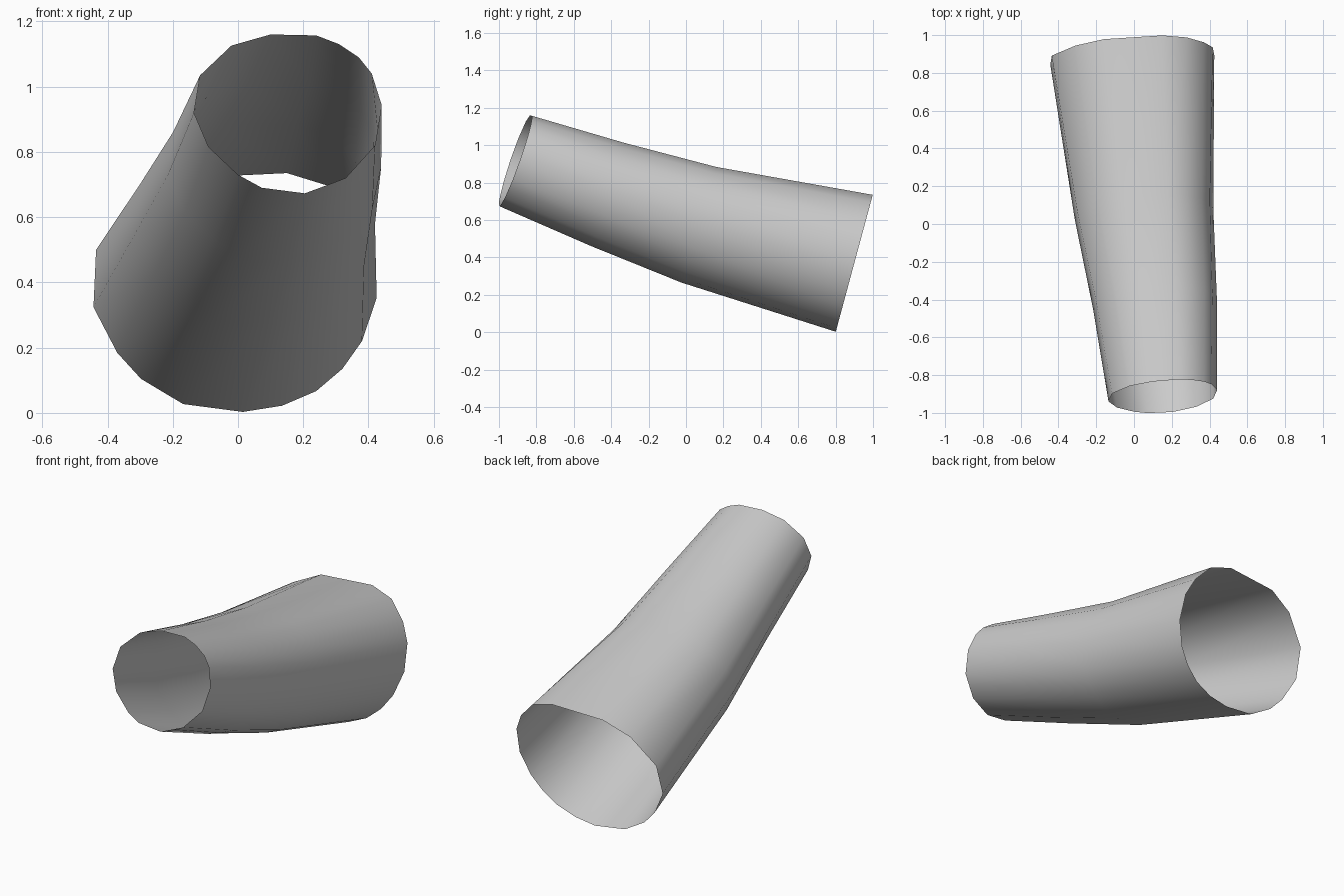
import bpy
import math
from mathutils import Vector

cube = bpy.data.objects.get("Cube")
if cube:
    bpy.data.objects.remove(cube, do_unlink=True)

# Cross-sections as (x, z), starting at the bottom and passing the right side first
FRONT = [(.205, .673), (.073, .69), (0, .73), (-.09, .815), (-.135, .92), (-.116, 1.035),
         (-.02, 1.126), (.10, 1.16), (.24, 1.157), (.31, 1.13), (.37, 1.09), (.41, 1.04),
         (.44, .945), (.42, .82), (.375, .77), (.33, .72), (.27, .697)]
BACK = [(.015, .003), (-.168, .027), (-.297, .104), (-.37, .184), (-.443, .324), (-.435, .50),
        (-.31, .65), (-.16, .72), (.15, .735), (.28, .695), (.37, .60), (.417, .50),
        (.425, .352), (.38, .22), (.32, .135), (.24, .067), (.135, .022)]

# Both openings are cut on leaning planes
front = [Vector((x, -1 + .35 * (z - .673) + .09 * (x - .15), z)) for x, z in FRONT]
back = [Vector((x, .8 + .27 * z + .1 * min(x, 0), z)) for x, z in BACK]

# Rings along the sleeve: position from front to back, and sag in x and z
RINGS = [(0, 0, 0), (.27, .003, -.03), (.54, -.012, -.045), (1, 0, 0)]
n = len(front)
verts = [f.lerp(b, t) + Vector((dx, 0, dz))
         for t, dx, dz in RINGS for f, b in zip(front, back)]
faces = [(r * n + i, r * n + (i + 1) % n, (r + 1) * n + (i + 1) % n, (r + 1) * n + i)
         for r in range(len(RINGS) - 1) for i in range(n)]

# Open tapered sleeve
mesh = bpy.data.meshes.new("sleeve")
mesh.from_pydata(verts, [], faces)
sleeve = bpy.data.objects.new("sleeve", mesh)
bpy.context.collection.objects.link(sleeve)

# Plain grey material
grey = bpy.data.materials.new("light grey")
grey.use_nodes = True
colour = (.6, .6, .6, 1)
grey.diffuse_color = colour
grey.node_tree.nodes["Principled BSDF"].inputs["Base Color"].default_value = colour
mesh.materials.append(grey)

# Smooth shading all round
bpy.context.view_layer.objects.active = sleeve
sleeve.select_set(True)
bpy.ops.object.shade_smooth_by_angle(angle=math.radians(60))
